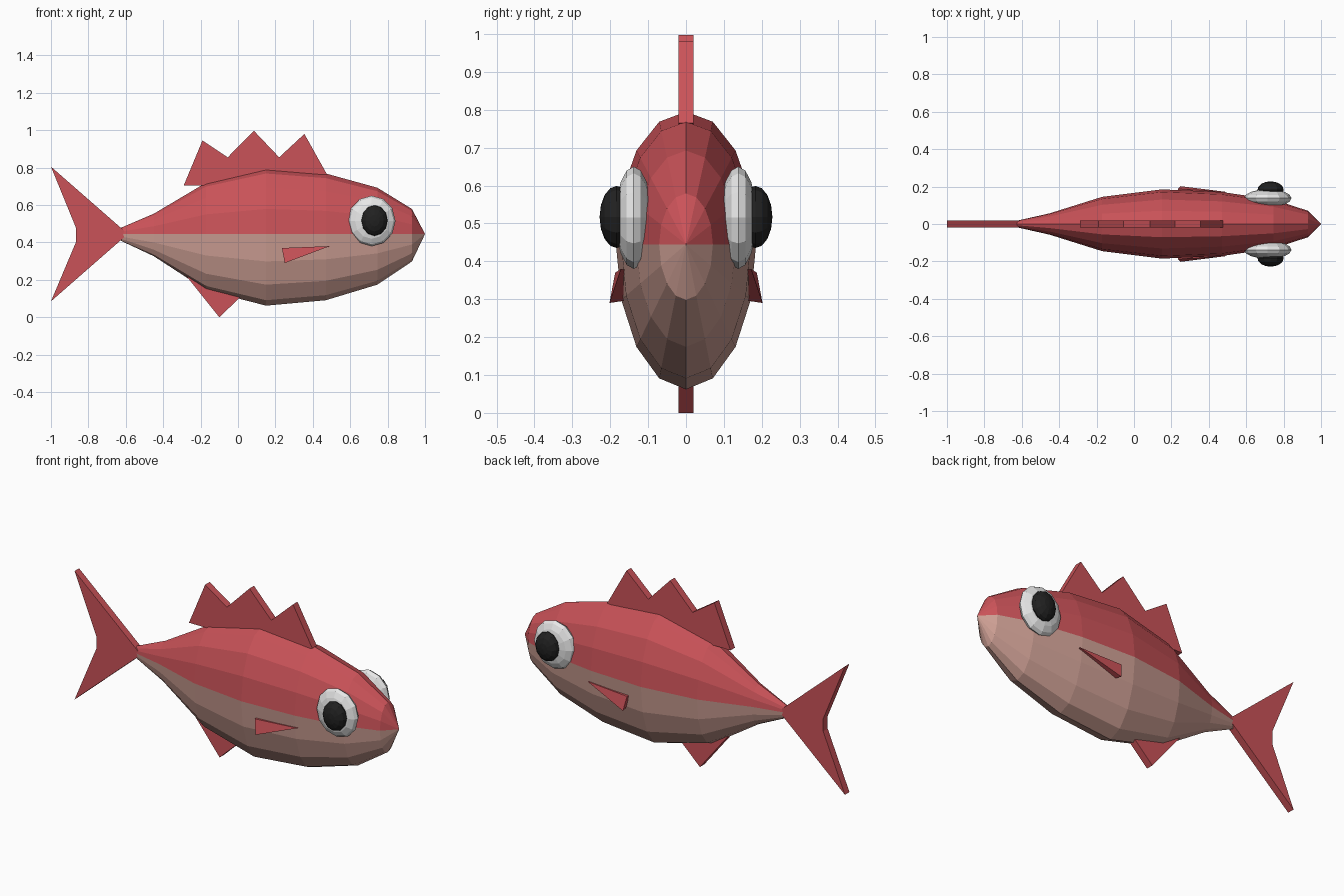
import bpy, bmesh
from math import sin, cos, pi, radians
from mathutils import Matrix

if "Cube" in bpy.data.objects:
    bpy.data.objects.remove(bpy.data.objects["Cube"], do_unlink=True)


def material(name, rgb):
    m = bpy.data.materials.new(name)
    m.use_nodes = True
    m.diffuse_color = (*rgb, 1)
    bsdf = m.node_tree.nodes["Principled BSDF"]
    bsdf.inputs["Base Color"].default_value = (*rgb, 1)
    bsdf.inputs["Roughness"].default_value = 0.8
    return m


RED = material("red scales", (0.59, 0.085, 0.098))
BELLY = material("pink belly", (0.60, 0.34, 0.29))
WHITE = material("eye white", (0.8, 0.8, 0.8))
BLACK = material("pupil black", (0.015, 0.015, 0.015))


def finish(bm, name, *mats):
    bmesh.ops.recalc_face_normals(bm, faces=bm.faces)
    me = bpy.data.meshes.new(name)
    bm.to_mesh(me)
    bm.free()
    for m in mats:
        me.materials.append(m)
    ob = bpy.data.objects.new(name, me)
    bpy.context.collection.objects.link(ob)
    return ob


def prism(name, front, back):
    """Closed solid between two matching outlines."""
    bm = bmesh.new()
    a = [bm.verts.new(p) for p in front]
    b = [bm.verts.new(p) for p in back]
    bm.faces.new(a)
    bm.faces.new(b)
    for i in range(len(a)):
        j = (i + 1) % len(a)
        bm.faces.new((a[i], a[j], b[j], b[i]))
    return finish(bm, name, RED)


def flat_fin(name, outline, half=0.02):
    return prism(name, [(x, -half, z) for x, z in outline],
                 [(x, half, z) for x, z in outline])


# Body: rings of sixteen points, tapered to the tail
MID, SIDES = 0.445, 16
stations = [(0.93, 0.383), (0.745, 0.707), (0.47, 0.924), (0.15, 1.0),
            (-0.17, 0.785), (-0.45, 0.31), (-0.63, 0.09)]
bm = bmesh.new()
rings = []
for x, s in stations:
    ring = []
    for k in range(SIDES):
        a = 2 * pi * k / SIDES
        height = 0.35 if sin(a) > 0 else 0.383
        ring.append(bm.verts.new((x, 0.185 * s * cos(a), MID + height * s * sin(a))))
    rings.append(ring)
nose = bm.verts.new((1.0, 0, MID))
tail = bm.verts.new((-0.65, 0, MID))
for k in range(SIDES):
    j = (k + 1) % SIDES
    bm.faces.new((nose, rings[0][k], rings[0][j]))
    bm.faces.new((tail, rings[-1][j], rings[-1][k]))
    for r, q in zip(rings, rings[1:]):
        bm.faces.new((r[k], q[k], q[j], r[j]))
for f in bm.faces:
    f.material_index = 0 if f.calc_center_median().z > MID else 1
finish(bm, "body", RED, BELLY)

# Fins on the centre line
flat_fin("dorsal_fin", [(-0.29, 0.705), (-0.19, 0.945), (-0.055, 0.855),
                        (0.085, 0.997), (0.22, 0.855), (0.355, 0.98),
                        (0.475, 0.765), (0.15, 0.7), (-0.15, 0.705)])
flat_fin("anal_fin", [(-0.28, 0.225), (-0.1, 0.0), (0.01, 0.105), (-0.1, 0.25)])
flat_fin("tail_fin", [(-1, 0.805), (-0.6, 0.455), (-0.6, 0.435), (-1, 0.085),
                      (-0.865, 0.405), (-0.865, 0.475)])


# Eyes, pupils and side fins on both sides
def ball(name, centre, radii, mat, segments, rows):
    bm = bmesh.new()
    bmesh.ops.create_uvsphere(bm, u_segments=segments, v_segments=rows, radius=1)
    move = (Matrix.Translation(centre) @ Matrix.Diagonal((*radii, 1))
            @ Matrix.Rotation(radians(90), 4, "X"))
    bm.transform(move)
    finish(bm, name, mat)


for side, s in (("left", 1), ("right", -1)):
    # the model looks along +x, so sides are named by y as seen from the front
    tag = "back" if side == "left" else "front"
    ball(tag + "_eye", (0.715, s * 0.138, 0.515), (0.127, 0.048, 0.135), WHITE, 12, 8)
    ball(tag + "_pupil", (0.73, s * 0.183, 0.517), (0.07, 0.045, 0.082), BLACK, 12, 8)
    outer = [(0.235, s * 0.187, 0.37), (0.49, s * 0.172, 0.38), (0.25, s * 0.202, 0.29)]
    inner = [(0.235, s * 0.15, 0.372), (0.48, s * 0.15, 0.375), (0.258, s * 0.15, 0.298)]
    prism(tag + "_pectoral_fin", outer, inner)
